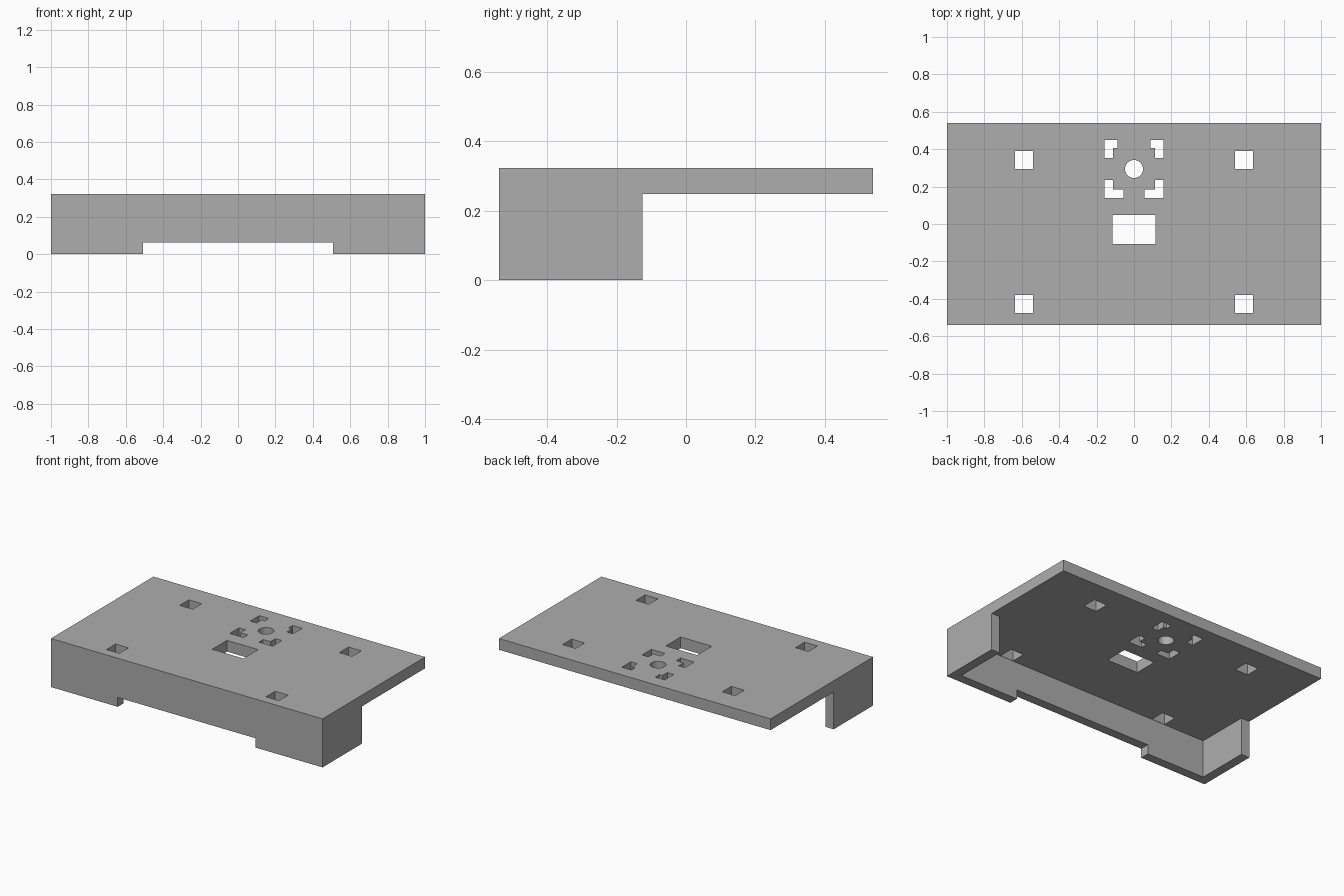
import bpy
import bmesh
import math

default_cube = bpy.data.objects.get("Cube")
if default_cube:
    bpy.data.objects.remove(default_cube, do_unlink=True)

# Overall sizes
HALF_Y, HEIGHT, UNDERSIDE = 0.539, 0.323, 0.248
WALL_BACK, WALL_INNER_X, WALL_INNER_Y = -0.125, 0.938, -0.478

grey = bpy.data.materials.new("plain_grey")
grey.use_nodes = True
grey.diffuse_color = (0.42, 0.42, 0.42, 1)
grey.node_tree.nodes["Principled BSDF"].inputs["Base Color"].default_value = grey.diffuse_color


def prism(name, outline, low, high):
    """Extrude a flat outline from z = low to z = high."""
    bm = bmesh.new()
    face = bm.faces.new([bm.verts.new((x, y, low)) for x, y in outline])
    top = bmesh.ops.extrude_face_region(bm, geom=[face])["geom"]
    bmesh.ops.translate(bm, vec=(0, 0, high - low),
                        verts=[v for v in top if isinstance(v, bmesh.types.BMVert)])
    bmesh.ops.recalc_face_normals(bm, faces=bm.faces)
    mesh = bpy.data.meshes.new(name)
    bm.to_mesh(mesh)
    bm.free()
    mesh.materials.append(grey)
    obj = bpy.data.objects.new(name, mesh)
    bpy.context.collection.objects.link(obj)
    return obj


def rect(x0, x1, y0, y1):
    return [(x0, y0), (x1, y0), (x1, y1), (x0, y1)]


def corner(x_out, x_arm, x_leg, y_out, y_arm, y_leg):
    """L-shaped outline with its outer corner at (x_out, y_out)."""
    return [(x_out, y_out), (x_arm, y_out), (x_arm, y_arm),
            (x_leg, y_arm), (x_leg, y_leg), (x_out, y_leg)]


def cut(body, outline, low, high):
    cutter = prism("cutter", outline, low, high)
    cutter.hide_render = True
    mod = body.modifiers.new("cut", "BOOLEAN")
    mod.operation, mod.solver, mod.object = "DIFFERENCE", "EXACT", cutter
    bpy.context.view_layer.objects.active = body
    bpy.ops.object.modifier_apply(modifier=mod.name)
    bpy.data.objects.remove(cutter, do_unlink=True)


# Solid block, hollowed below to leave a top plate, front wall and short side walls
body = prism("mounting_plate", rect(-1, 1, -HALF_Y, HALF_Y), 0, HEIGHT)
half = [(WALL_INNER_X, WALL_INNER_Y), (WALL_INNER_X, WALL_BACK), (1.2, WALL_BACK), (1.2, 1)]
cut(body, half + [(-x, y) for x, y in reversed(half)], -0.2, UNDERSIDE)

# Wide notch in the lower edge of the front wall
cut(body, rect(-0.508, 0.508, -0.7, -0.4), -0.1, 0.062)

# Openings through the plate: square holes and corner slots on both sides
openings = []
for s in (-1, 1):
    openings += [rect(s * 0.54, s * 0.635, y, y + 0.096) for y in (-0.476, 0.294)]
    openings.append(corner(s * 0.158, s * 0.088, s * 0.111, 0.449, 0.406, 0.354))
    openings.append(corner(s * 0.158, s * 0.057, s * 0.111, 0.139, 0.184, 0.236))

# Central window and round hole
openings.append(rect(-0.115, 0.115, -0.107, 0.048))
openings.append([(0.048 * math.cos(a), 0.294 + 0.048 * math.sin(a))
                 for a in (i * math.tau / 32 for i in range(32))])
for outline in openings:
    cut(body, outline, 0.2, 0.4)

# Smooth only the round hole
bpy.ops.object.select_all(action="DESELECT")
body.select_set(True)
bpy.context.view_layer.objects.active = body
bpy.ops.object.shade_smooth_by_angle(angle=math.radians(30))
